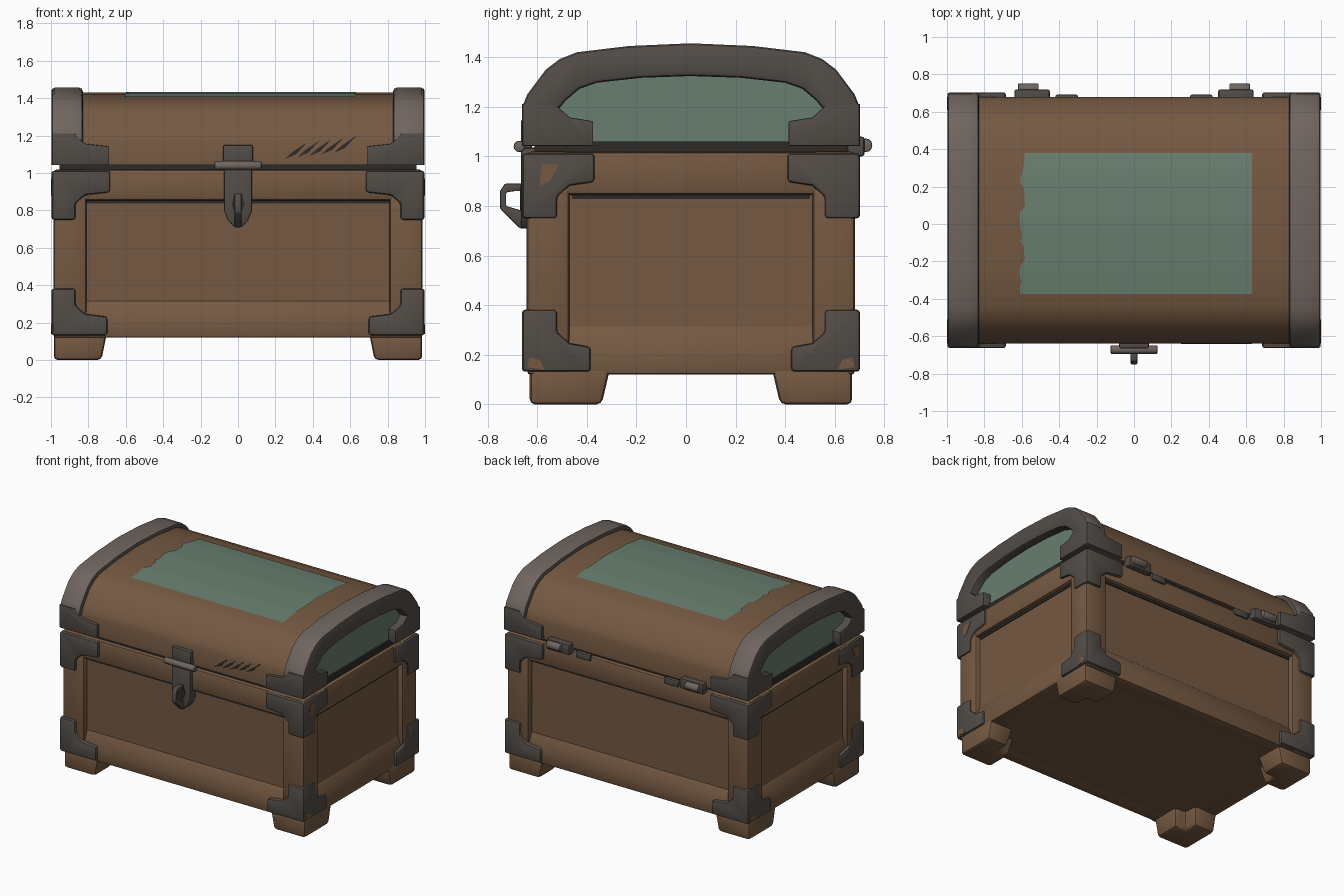
import bpy, bmesh, math, random
from mathutils import Vector

if "Cube" in bpy.data.objects:
    bpy.data.objects.remove(bpy.data.objects["Cube"])
random.seed(4)
YC = 0.02  # depth centre of the chest body


def mat(name, rgb):
    m = bpy.data.materials.new(name)
    m.diffuse_color = (*rgb, 1)
    m.use_nodes = True
    m.node_tree.nodes["Principled BSDF"].inputs["Base Color"].default_value = m.diffuse_color
    return m


WOOD = mat("brown wood", (.178, .100, .054))
LIGHT = mat("light metal", (.160, .130, .114))
DARK = mat("dark metal", (.085, .073, .063))
GREEN = mat("faded green", (.140, .212, .162))
BLACK = mat("dark crevice", (.026, .024, .021))


def finish(name, bm, mats, rule=None):
    bmesh.ops.recalc_face_normals(bm, faces=bm.faces)
    if rule:
        for f in bm.faces:
            f.material_index = rule(f)
    me = bpy.data.meshes.new(name)
    bm.to_mesh(me)
    bm.free()
    ob = bpy.data.objects.new(name, me)
    for m in mats:
        me.materials.append(m)
    bpy.context.collection.objects.link(ob)
    return ob


def prism(name, pts, axis, lo, hi, mats, bevel=0.0, sx=1, sy=1, rule=None):
    """Extrude a 2D outline along an axis; y is measured from the body centre."""
    bm = bmesh.new()

    def place(p, t):
        x, y, z = {"x": (t, p[0], p[1]), "y": (p[0], t, p[1]), "z": (p[0], p[1], t)}[axis]
        return bm.verts.new((x * sx, y * sy + YC, z))
    a = [place(p, lo) for p in pts]
    b = [place(p, hi) for p in pts]
    bm.faces.new(a)
    bm.faces.new(b)
    for i in range(len(pts)):
        j = (i + 1) % len(pts)
        bm.faces.new((a[i], a[j], b[j], b[i]))
    bmesh.ops.recalc_face_normals(bm, faces=bm.faces)
    if bevel:
        sharp = [e for e in bm.edges if e.calc_face_angle(0) > 0.6]
        bmesh.ops.bevel(bm, geom=sharp, offset=bevel, segments=2, profile=.5,
                        affect='EDGES', clamp_overlap=True)
    return finish(name, bm, mats if isinstance(mats, list) else [mats], rule)


def box(name, x, y, z, m, bevel=0.0, sx=1, sy=1):
    r = [(x[0], z[0]), (x[1], z[0]), (x[1], z[1]), (x[0], z[1])]
    return prism(name, r, "y", y[0], y[1], m, bevel, sx, sy)


def circle(cy, cz, r, n=12):
    return [(cy + r * math.cos(i * math.tau / n), cz + r * math.sin(i * math.tau / n)) for i in range(n)]


# Body core with recessed panels, and the dark gap under the lid
box("body_panels", (-.95, .95), (-.622, .622), (.122, 1.01), WOOD)
box("lid_gap", (-.955, .955), (-.63, .63), (1.0, 1.06), BLACK)

# Rails on the front/back and on the two ends
for s in (-1, 1):
    box("long_top_rail", (-.9, .9), (.56, .659), (.853, 1.018), WOOD, .018, 1, s)
    prism("long_bottom_rail", [(.659, .121), (.659, .22), (.622, .32), (.55, .32), (.55, .121)],
          "x", -.9, .9, WOOD, .01, 1, s)
    box("long_panel_crease", (-.81, .81), (.60, .629), (.836, .858), BLACK, 0, 1, s)
    box("end_top_rail", (.88, .984), (-.6, .6), (.845, 1.018), WOOD, .018, s)
    prism("end_bottom_rail", [(.982, .121), (.982, .22), (.95, .32), (.85, .32), (.85, .121)],
          "y", -.6, .6, WOOD, .01, s)
    box("end_panel_crease", (.93, .956), (-.48, .48), (.828, .85), BLACK, 0, s)

# Corner posts, feet and metal corner brackets
for sx in (-1, 1):
    for sy in (-1, 1):
        box("corner_post", (.81, .987), (.49, .662), (.118, 1.02), WOOD, .02, sx, sy)
        foot = [(.985, .65), (.73, .65), (.73, .46), (.82, .46), (.82, .36), (.985, .36)]
        f = prism("foot", foot, "z", 0, .15, WOOD, .022, sx, sy)
        for v in f.data.vertices:  # feet widen towards the top
            t = v.co.z / .15
            if abs(v.co.x) < .9:
                v.co.x -= sx * .03 * t
            if abs(v.co.y - YC) < .55:
                v.co.y -= sy * .035 * t

        def bracket(name, z0, dz, reach, arm, tall):
            # dz = +1 grows upward from z0, -1 grows downward
            def outline(edge, w, d):
                return [(edge, z0), (edge - w, z0), (edge - w, z0 + dz * arm),
                        (edge - d - .05, z0 + dz * (arm + .015)), (edge - d, z0 + dz * (arm + .06)),
                        (edge - d, z0 + dz * tall), (edge, z0 + dz * tall)]
            prism(name + "_long_side", outline(.994, reach, .125), "y", .6, .682, DARK, .014, sx, sy)
            prism(name + "_end_side", outline(.679, reach - .02, .14), "x", .9, .998, DARK, .014, sx, sy)
        bracket("lower_bracket", .132, 1, .295, .10, .25)
        bracket("upper_bracket", 1.012, -1, .31, .115, .262)
        bracket("lid_bracket", 1.042, 1, .305, .10, .17)

        # Worn wood-coloured patches on the brackets
        prism("worn_patch", [(.66, .15), (.59, .14), (.61, .18), (.65, .19)], "x", .99, 1.0, WOOD, 0, sx, sy)
        if sy < 0:
            prism("worn_patch", [(.61, .88), (.57, .90), (.53, .97), (.60, .97)], "x", .99, 1.0, WOOD, 0, sx, sy)

# Lid: arched wooden core with green ends, and metal arch bands
half_out = [(.675, 1.042), (.680, 1.20), (.660, 1.25), (.585, 1.35), (.530, 1.392),
            (.460, 1.42), (.250, 1.445), (0, 1.456)]
half_in = [(.56, 1.042), (.56, 1.12), (.55, 1.17), (.505, 1.225), (.45, 1.272),
           (.38, 1.297), (.20, 1.317), (0, 1.324)]


def arch(half):
    return half + [(-y, z) for y, z in reversed(half[:-1])]


core = [(y * .97, z if i == 0 else z - .026) for i, (y, z) in enumerate(half_out)]
prism("lid_shell", arch(core), "x", -.94, .94, [WOOD, GREEN],
      rule=lambda f: 1 if abs(f.normal.x) > .9 else 0)


def band_rule(f):
    if abs(f.normal.x) > .75:
        return 1
    c = f.calc_center_median()
    inward = f.normal.dot(Vector((0, c.y - YC, c.z - 1.0))) < 0
    return 1 if inward else 0


for s in (-1, 1):
    prism("lid_band", arch(half_out) + arch(half_in)[::-1], "x", .83, .998,
          [LIGHT, DARK], .018, s, 1, band_rule)

# Green patch on top of the lid, following the arch, with a ragged outline
top = sorted(arch(core))


def lid_z(y):
    for (y0, z0), (y1, z1) in zip(top, top[1:]):
        if y0 <= y <= y1 and y1 - y0 > .02:
            return z0 + (z1 - z0) * (y - y0) / (y1 - y0)
    return 1.43


bm = bmesh.new()
rows = []
n = 24
for i in range(n + 1):
    y = -.385 + .755 * i / n
    if abs(abs(y) - .2425) < .014:
        y = math.copysign(.2425, y)
    x0 = -.60 + random.uniform(-.015, .02)
    rows.append([bm.verts.new((x, y + YC - .01, lid_z(y - .01) + .005)) for x in (x0, .63)])
for a, b in zip(rows, rows[1:]):
    bm.faces.new((a[0], a[1], b[1], b[0]))
finish("lid_green_patch", bm, [GREEN])

# Hasp, its pin and the staple at the front
hasp = [(-.075, 1.035), (-.075, .80), (-.055, .75), (-.02, .71), (.02, .71), (.055, .75), (.075, .80), (.075, 1.035)]
prism("hasp_plate", hasp, "y", -.686, -.61, DARK, .008)
box("hasp_lid_plate", (-.08, .08), (-.685, -.64), (1.03, 1.15), DARK, .01)
prism("hasp_pin", circle(-.692, 1.04, .023), "x", -.125, .125, LIGHT, .006)
staple = [(-.66, .89), (-.73, .89), (-.75, .86), (-.75, .79), (-.67, .71), (-.655, .71), (-.655, .78),
          (-.69, .79), (-.725, .80), (-.725, .855), (-.69, .86), (-.655, .86)]
prism("staple", [(y - YC, z) for y, z in staple], "x", -.018, .018, DARK, .005)
prism("staple_slot", [(-.035, .83), (0, .75), (.035, .83), (.02, .89), (-.02, .89)], "y", -.69, -.68, BLACK)

# Hinges and small dark plates at the back
for s in (-1, 1):
    box("hinge_leaf", (.45, .64), (.63, .70), (1.0, 1.08), DARK, .012, s)
    prism("hinge_barrel", circle(.703, 1.045, .028), "x", .51, .62, LIGHT, .006, s)
    box("back_plate", (.30, .42), (.64, .672), (.985, 1.035), DARK, .01, s)

# Gouges on the lid front
for i in range(5):
    x, z = .25 + .065 * i, 1.075 + .008 * i
    prism("gouge", [(x, z), (x + .06, z + .025), (x + .12, z + .09), (x + .045, z + .04)],
          "y", -.662, -.652, BLACK)

# Smooth shading with crisp edges
bpy.ops.object.select_all(action='DESELECT')
for ob in bpy.context.collection.objects:
    ob.select_set(True)
    bpy.context.view_layer.objects.active = ob
bpy.ops.object.shade_smooth_by_angle(angle=math.radians(35))
